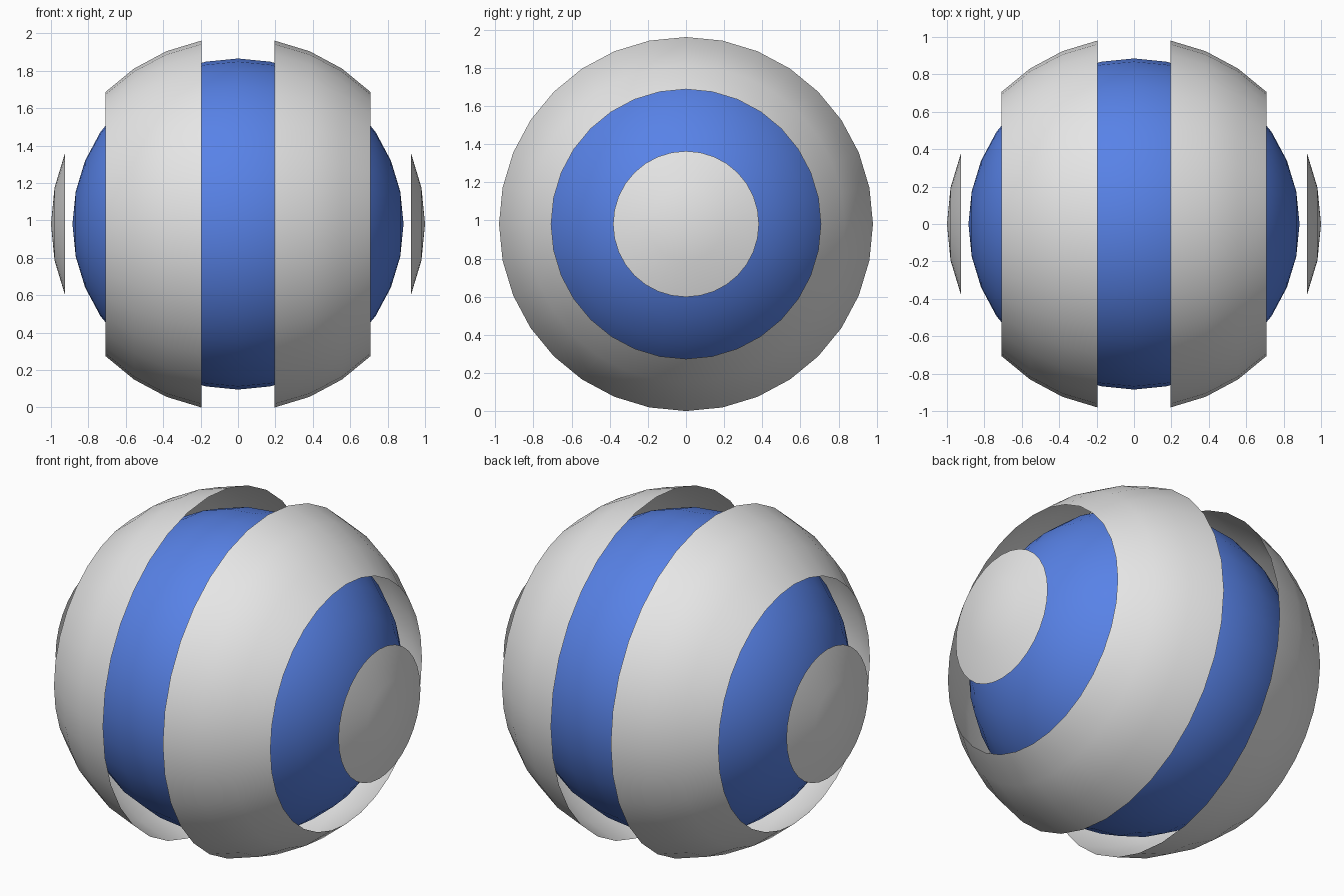
import bpy, bmesh, math
from mathutils import Matrix

if "Cube" in bpy.data.objects:
    bpy.data.objects.remove(bpy.data.objects["Cube"])

SEGMENTS, RINGS = 32, 16
STEP = math.pi / RINGS
CENTRE_Z = math.sin(7 * STEP)      # widest rim of the shell rests on z = 0


def material(name, rgb):
    mat = bpy.data.materials.new(name)
    mat.diffuse_color = (*rgb, 1)
    mat.use_nodes = True
    mat.node_tree.nodes["Principled BSDF"].inputs["Base Color"].default_value = mat.diffuse_color
    return mat


def sphere_part(name, radius, mat, first=0, last=RINGS):
    """Sphere with its poles on x, keeping only rings first..last from +x."""
    bm = bmesh.new()
    bmesh.ops.create_uvsphere(bm, u_segments=SEGMENTS, v_segments=RINGS, radius=radius,
                              matrix=Matrix.Rotation(math.pi / 2, 4, 'Y'))
    unwanted = []
    for f in bm.faces:
        angles = [math.acos(max(-1, min(1, v.co.x / radius))) / STEP for v in f.verts]
        if not first < (min(angles) + max(angles)) / 2 < last:
            unwanted.append(f)
    bmesh.ops.delete(bm, geom=unwanted, context='FACES')
    for f in bm.faces:
        f.smooth = True
    mesh = bpy.data.meshes.new(name)
    bm.to_mesh(mesh)
    bm.free()
    mesh.materials.append(mat)
    obj = bpy.data.objects.new(name, mesh)
    obj.location.z = CENTRE_Z
    bpy.context.collection.objects.link(obj)
    return obj


blue = material("blue", (0.10, 0.23, 0.82))
grey = material("light_grey", (0.8, 0.8, 0.8))

# Solid inner ball
sphere_part("inner_ball", 0.885, blue)

# Open outer shell: an end cap and a wide band on each side
for side, flip in (("right", False), ("left", True)):
    for part, a, b in (("end_cap", 0, 2), ("shell_band", 4, 7)):
        if flip:
            a, b = RINGS - b, RINGS - a
        sphere_part(f"{side}_{part}", 1.0, grey, a, b)
